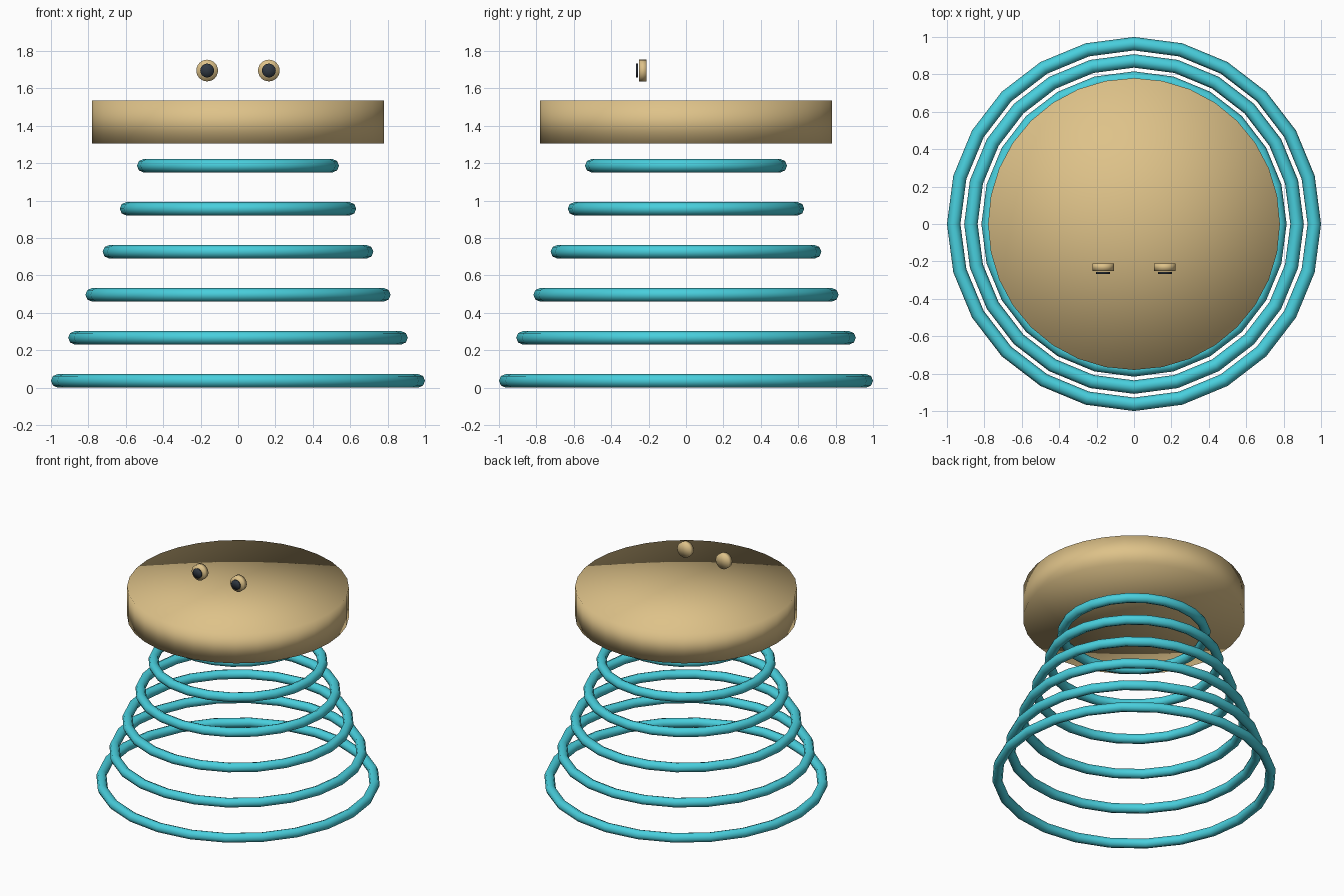
import bpy
import bmesh
from math import pi, sin, cos, tau
from mathutils import Matrix

cube = bpy.data.objects.get("Cube")
if cube:
    bpy.data.objects.remove(cube, do_unlink=True)


def make_material(name, rgb):
    mat = bpy.data.materials.new(name)
    mat.use_nodes = True
    color = (*rgb, 1)
    mat.diffuse_color = color
    mat.node_tree.nodes["Principled BSDF"].inputs["Base Color"].default_value = color
    return mat


tan = make_material("tan", (0.73, 0.54, 0.25))
turquoise = make_material("turquoise", (0.065, 0.62, 0.72))
charcoal = make_material("charcoal", (0.03, 0.04, 0.055))


def add_object(name, bm, mat, location):
    """Finish a bmesh as a fully smooth object."""
    bmesh.ops.recalc_face_normals(bm, faces=bm.faces)
    for face in bm.faces:
        face.smooth = True
    mesh = bpy.data.meshes.new(name)
    bm.to_mesh(mesh)
    bm.free()
    mesh.materials.append(mat)
    obj = bpy.data.objects.new(name, mesh)
    obj.location = location
    bpy.context.collection.objects.link(obj)
    return obj


def disc(name, radius, depth, mat, location, segments, facing_front=False):
    """Cylinder with fan caps, standing upright or facing the front."""
    bm = bmesh.new()
    turn = Matrix.Rotation(pi / 2, 4, "X") if facing_front else Matrix()
    bmesh.ops.create_cone(bm, cap_ends=True, cap_tris=True, segments=segments,
                          radius1=radius, radius2=radius, depth=depth, matrix=turn)
    return add_object(name, bm, mat, location)


def ring(name, major, minor, mat, z, segments=24, sides=8):
    """Torus lying flat."""
    bm = bmesh.new()
    loops = []
    for i in range(segments):
        a = tau * i / segments
        loop = []
        for j in range(sides):
            b = tau * j / sides
            r = major + minor * cos(b)
            loop.append(bm.verts.new((r * cos(a), r * sin(a), minor * sin(b))))
        loops.append(loop)
    for i in range(segments):
        here, there = loops[i], loops[(i + 1) % segments]
        for j in range(sides):
            k = (j + 1) % sides
            bm.faces.new((here[j], there[j], there[k], here[k]))
    return add_object(name, bm, mat, (0, 0, z))


# Tapering stack of coil rings
TUBE = 0.036
for n in range(6):
    ring(f"coil_ring_{n + 1}", 1 - TUBE - 0.092 * n, TUBE, turquoise, TUBE + 0.23 * n)

# Head
disc("head", 0.78, 0.23, tan, (0, 0, 1.42), 32)

# Eyes and pupils floating above the head
for side, x in (("left", 0.165), ("right", -0.165)):
    disc(f"{side}_eye", 0.058, 0.04, tan, (x, -0.23, 1.695), 24, True)
    disc(f"{side}_pupil", 0.037, 0.009, charcoal, (x, -0.262, 1.695), 24, True)
